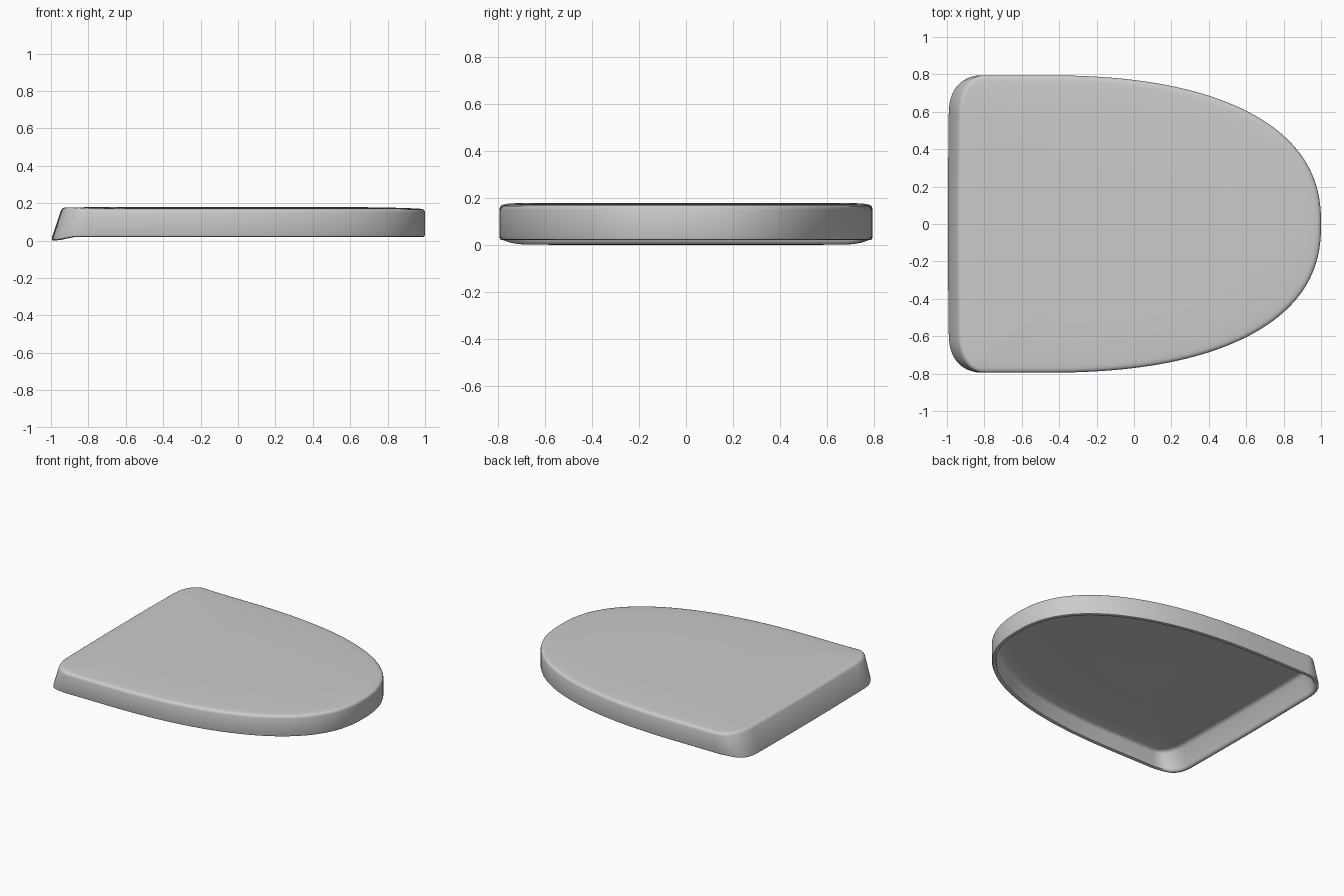
import bpy, bmesh, math
from mathutils import Vector

if "Cube" in bpy.data.objects:
    bpy.data.objects.remove(bpy.data.objects["Cube"])

B, N = 0.795, 2.38          # half width, superellipse power of the rounded front


def half_outline():
    pts = []
    for i in range(57):     # rounded front and long sides
        t = math.pi / 2 * i / 56
        pts.append((-0.5 + 1.5 * max(math.cos(t), 0) ** (2 / N), B * math.sin(t) ** (2 / N)))
    pts += [(-0.6, B), (-0.7, B)]
    for i in range(21):     # back corner
        t = math.pi / 2 * i / 20
        pts.append((-0.8 - 0.195 * math.sin(t) ** 0.8,
                    0.575 + 0.22 * max(math.cos(t), 0) ** 0.8))
    pts += [(-0.997, 0.4), (-0.999, 0.2), (-1.0, 0.0)]
    return pts


half = half_outline()
outline = [Vector(p) for p in half + [(x, -y) for x, y in half[-2:0:-1]]]
count = len(outline)
normals = []
for i in range(count):
    d = outline[(i + 1) % count] - outline[i - 1]
    normals.append(Vector((d.y, -d.x)).normalized())


def smooth(a, b, v):
    t = min(max((v - a) / (b - a), 0), 1)
    return t * t * (3 - 2 * t)


def ring(bm, inset, z, scale=1.0, front_drop=0.0, lip=0.0):
    """One loop of the shell: inset outline, with the raked back wall."""
    verts = []
    for p, n in zip(outline, normals):
        q = p - n * inset
        back = 1 - smooth(-1.0, -0.72, p.x)
        h = z - front_drop * (1 - back) - lip * (1 - smooth(-1.0, -0.86, p.x))
        x = q.x + 0.33 * max(h, 0) * back
        c = 0.1
        verts.append(bm.verts.new((c + (x - c) * scale, q.y * scale, h)))
    return verts


# inset, z, scale, front drop, lip dip at the back
T = 0.03
sections = [
    (T + .20, .148, .45, 0, 0), (T + .04, .148, .90, .002, 0), (T + .022, .147, 1, .005, 0),
    (T + .008, .142, 1, .006, 0), (T, .130, 1, .006, 0), (T, .035, 1, 0, .018),
    (T - .003, .024, 1, 0, .018), (T - .010, .020, 1, 0, .019),
    (.010, .020, 1, 0, .020), (.003, .023, 1, 0, .019), (0, .032, 1, 0, .018),
    (0, .09, 1, 0, 0), (0, .160, 1, .010, 0), (.003, .169, 1, .010, 0),
    (.009, .175, 1, .0095, 0), (.020, .1775, 1, .0085, 0), (.035, .178, 1, .007, 0),
    (.035, .178, .93, .0045, 0), (.035, .1785, .82, .002, 0), (.035, .179, .65, .0005, 0),
    (.035, .179, .35, 0, 0),
]

# lid shell, lofted from the inner ceiling round the rim to the top
bm = bmesh.new()
rings = [ring(bm, *s) for s in sections]
for a, b in zip(rings, rings[1:]):
    for i in range(count):
        j = (i + 1) % count
        bm.faces.new((a[i], a[j], b[j], b[i]))
for r in (rings[0], rings[-1]):
    bm.faces.new(r)
bmesh.ops.recalc_face_normals(bm, faces=bm.faces)
mesh = bpy.data.meshes.new("seat_lid")
bm.to_mesh(mesh)
bm.free()
lid = bpy.data.objects.new("seat_lid", mesh)
bpy.context.collection.objects.link(lid)
bpy.context.view_layer.objects.active = lid
lid.select_set(True)
bpy.ops.object.shade_smooth_by_angle(angle=math.radians(40))
